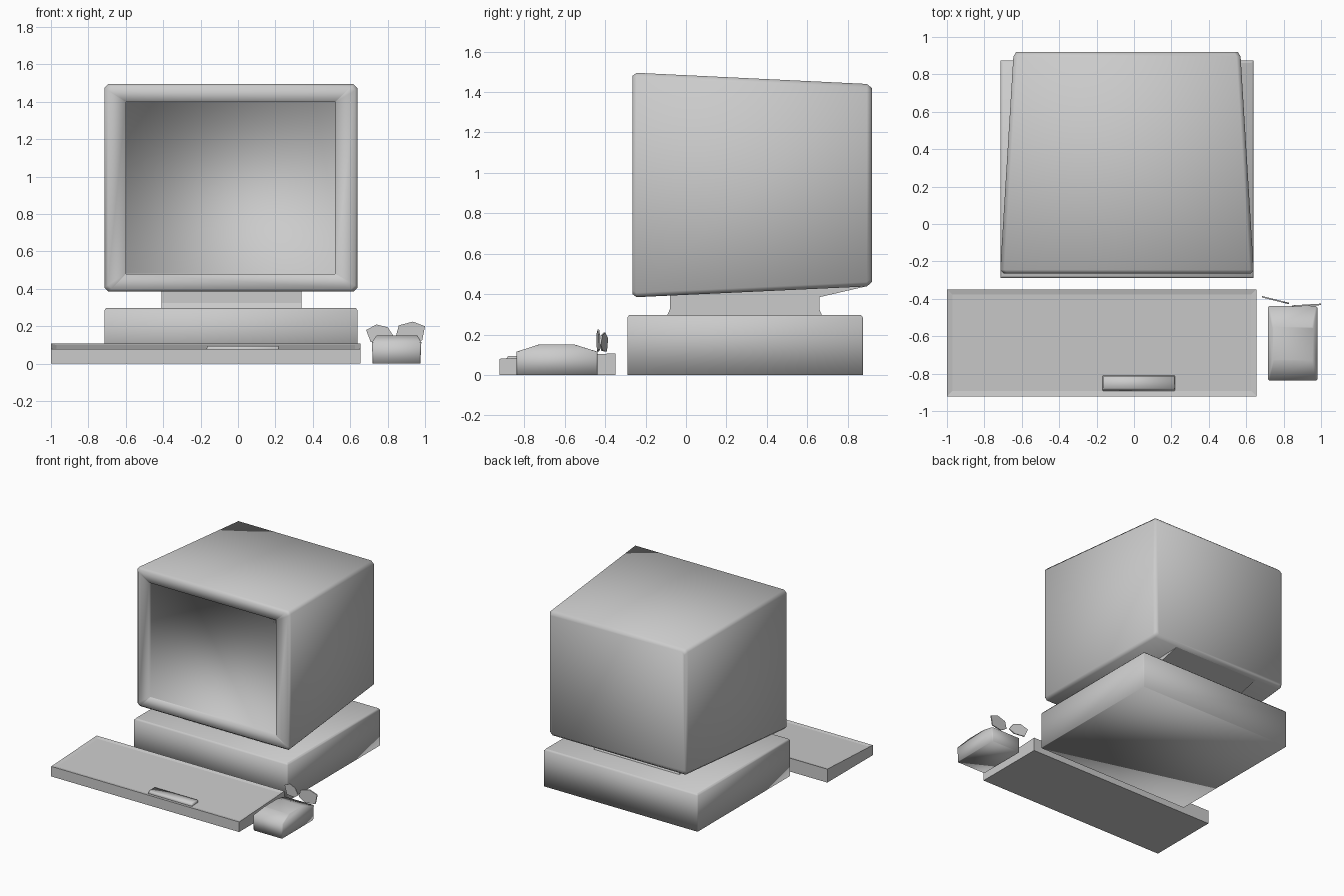
import bpy, bmesh
from mathutils import Vector

if "Cube" in bpy.data.objects:
    bpy.data.objects.remove(bpy.data.objects["Cube"])


def finish(name, bm, smooth=True):
    bmesh.ops.recalc_face_normals(bm, faces=bm.faces)
    me = bpy.data.meshes.new(name)
    bm.to_mesh(me)
    bm.free()
    for p in me.polygons:
        p.use_smooth = smooth
    ob = bpy.data.objects.new(name, me)
    bpy.context.collection.objects.link(ob)
    return ob


def loft(name, rings, axis="z"):
    """Skin rectangles with cut corners: (t, u0, u1, v0, v1, cut)."""
    bm = bmesh.new()
    loops = []
    for t, u0, u1, v0, v1, c in rings:
        pts = [(u0 + c, v0), (u1 - c, v0), (u1, v0 + c), (u1, v1 - c),
               (u1 - c, v1), (u0 + c, v1), (u0, v1 - c), (u0, v0 + c)]
        loops.append([bm.verts.new((u, v, t) if axis == "z" else (u, t, v))
                      for u, v in pts])
    for a, b in zip(loops, loops[1:]):
        for i in range(8):
            j = (i + 1) % 8
            bm.faces.new((a[i], a[j], b[j], b[i]))
    bm.faces.new(loops[0])
    bm.faces.new(loops[-1])
    return finish(name, bm)


def extrude(bm, pts, offset):
    """Extrude a closed outline into a solid."""
    face = bm.faces.new([bm.verts.new(p) for p in pts])
    geom = bmesh.ops.extrude_face_region(bm, geom=[face], use_keep_orig=True)["geom"]
    bmesh.ops.translate(bm, vec=Vector(offset),
                        verts=[g for g in geom if isinstance(g, bmesh.types.BMVert)])
    bmesh.ops.recalc_face_normals(bm, faces=bm.faces)


# Monitor case, tapering to the back, with a shallow recessed screen
loft("monitor", [
    (-0.245, -0.60, 0.52, 0.48, 1.40, 0.002),
    (-0.265, -0.60, 0.52, 0.48, 1.40, 0.002),
    (-0.265, -0.695, 0.625, 0.40, 1.48, 0.02),
    (-0.245, -0.715, 0.64, 0.385, 1.495, 0.022),
    (0.895, -0.645, 0.57, 0.438, 1.44, 0.022),
    (0.92, -0.63, 0.555, 0.46, 1.42, 0.02)], axis="y")

# Neck with a flared foot and a wedge running to the back of the case
bm = bmesh.new()
neck = [(-0.08, 0.41), (-0.08, 0.325), (-0.095, 0.29), (0.675, 0.29),
        (0.66, 0.325), (0.66, 0.385), (0.89, 0.438), (0.66, 0.45)]
extrude(bm, [(-0.41, y, z) for y, z in neck], (0.75, 0, 0))
finish("monitor_neck", bm, False)

# System unit under the monitor
loft("base_unit", [
    (0.0, -0.715, 0.64, -0.29, 0.875, 0.004),
    (0.285, -0.715, 0.64, -0.29, 0.875, 0.004),
    (0.297, -0.705, 0.63, -0.28, 0.865, 0.004)])

# Keyboard wedge with a slightly sunken key panel
bm = bmesh.new()
side = [(-0.922, 0), (-0.35, 0), (-0.35, 0.107), (-0.922, 0.08)]
extrude(bm, [(-1.0, y, z) for y, z in side], (1.655, 0, 0))
top = max(bm.faces, key=lambda f: f.calc_center_median().z)
bmesh.ops.inset_region(bm, faces=[top], thickness=0.04, depth=-0.006)
finish("keyboard", bm, False)

# Space bar
loft("space_bar", [
    (0.07, -0.17, 0.22, -0.895, -0.81, 0.003),
    (0.095, -0.165, 0.215, -0.88, -0.812, 0.003)])

# Mouse body
loft("mouse", [
    (0.0, 0.72, 0.975, -0.838, -0.438, 0.008),
    (0.115, 0.716, 0.98, -0.838, -0.438, 0.008),
    (0.15, 0.74, 0.96, -0.73, -0.55, 0.008)])

# Thin ears standing at the back of the mouse
left = [(0.685, 0.18), (0.74, 0.21), (0.80, 0.195), (0.83, 0.15),
        (0.79, 0.12), (0.71, 0.115)]
right = [(0.845, 0.15), (0.86, 0.205), (0.935, 0.225), (1.0, 0.20),
         (0.985, 0.125), (0.90, 0.115)]
for name, outline, y0, slope in (("ear_left", left, -0.385, -0.25),
                                 ("ear_right", right, -0.435, 0.06)):
    bm = bmesh.new()
    x0 = outline[0][0]
    extrude(bm, [(x, y0 + slope * (x - x0), z) for x, z in outline], (0, -0.008, 0))
    finish(name, bm, False)
